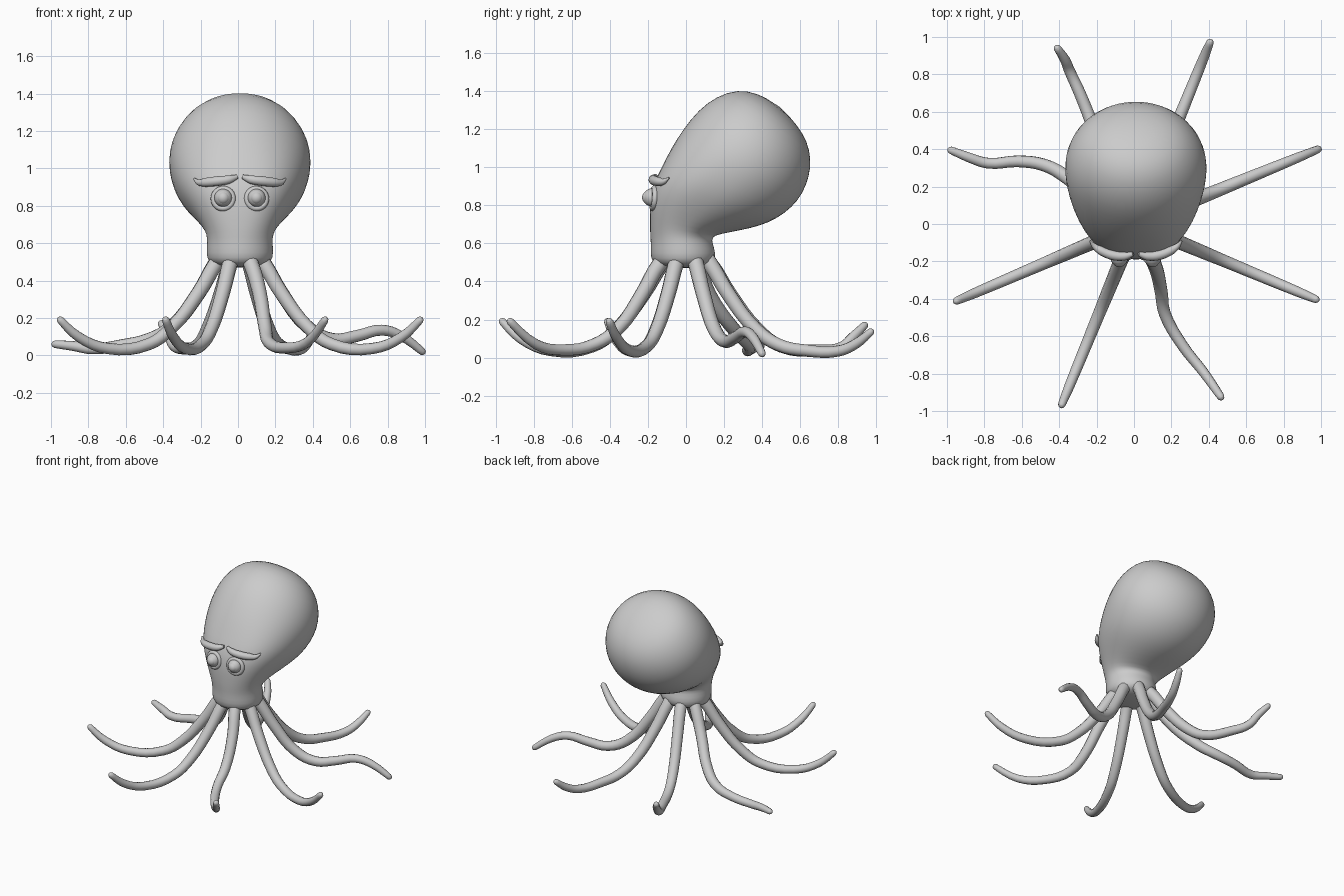
import bpy, bmesh, math
from mathutils import Vector

if "Cube" in bpy.data.objects:
    bpy.data.objects.remove(bpy.data.objects["Cube"])

CX = 0.01  # the body sits slightly right of centre


def link_mesh(name, bm):
    me = bpy.data.meshes.new(name)
    bmesh.ops.recalc_face_normals(bm, faces=bm.faces)
    for f in bm.faces:
        f.smooth = True
    bm.to_mesh(me)
    bm.free()
    ob = bpy.data.objects.new(name, me)
    bpy.context.collection.objects.link(ob)
    return ob


def tube(name, pts, radii, res=4):
    """Smooth tapered tube through the points."""
    cu = bpy.data.curves.new(name, 'CURVE')
    cu.dimensions = '3D'
    cu.bevel_depth = 1.0
    cu.bevel_resolution = 4
    cu.resolution_u = res
    cu.use_fill_caps = True
    sp = cu.splines.new('BEZIER')
    sp.bezier_points.add(len(pts) - 1)
    for bp, p, r in zip(sp.bezier_points, pts, radii):
        bp.co = p
        bp.radius = r
        bp.handle_left_type = bp.handle_right_type = 'AUTO'
    sp.use_smooth = True
    ob = bpy.data.objects.new(name, cu)
    bpy.context.collection.objects.link(ob)
    bpy.context.view_layer.update()
    dg = bpy.context.evaluated_depsgraph_get()
    me = bpy.data.meshes.new_from_object(ob.evaluated_get(dg))
    me.name = name
    bpy.data.objects.remove(ob)
    ob = bpy.data.objects.new(name, me)
    bpy.context.collection.objects.link(ob)
    return ob


# Head and neck: tilted rings (front y, front z, back y, back z, half width, front squareness)
rings = [
    (-.12, .475, .09, .475, .11, 1), (-.18, .495, .15, .495, .172, 1),
    (-.188, .55, .158, .55, .18, 1), (-.185, .605, .14, .60, .175, 1),
    (-.19, .66, .135, .635, .177, .95), (-.19, .73, .18, .65, .2, .85),
    (-.19, .81, .28, .668, .24, .8), (-.175, .91, .385, .69, .293, .78),
    (-.13, 1.0, .48, .73, .34, .82), (-.08, 1.1, .56, .79, .37, .9),
    (-.018, 1.2, .615, .86, .385, .97), (.065, 1.305, .65, .95, .37, 1),
    (.16, 1.375, .66, 1.04, .322, 1), (.27, 1.412, .64, 1.135, .25, 1),
    (.38, 1.39, .585, 1.225, .145, 1)]
N = 32
bm = bmesh.new()
loops = []
for fy, fz, by, bz, hw, sq in rings:
    mid = Vector((CX, (fy + by) / 2, (fz + bz) / 2))
    half = Vector((0, (fy - by) / 2, (fz - bz) / 2))
    loop = []
    for i in range(N):
        c, s = math.cos(2 * math.pi * i / N), math.sin(2 * math.pi * i / N)
        if c > 1e-6:  # fuller cheeks on the face side
            c, s = c ** sq, math.copysign(abs(s) ** sq, s)
        loop.append(bm.verts.new(mid + half * c + Vector((hw * s, 0, 0))))
    loops.append(loop)
for a, b in zip(loops, loops[1:]):
    for i in range(N):
        bm.faces.new((a[i], a[(i + 1) % N], b[(i + 1) % N], b[i]))
for loop, tip in ((loops[0], (CX, -.01, .47)), (loops[-1], (CX, .49, 1.323))):
    v = bm.verts.new(tip)
    for i in range(N):
        bm.faces.new((loop[i], loop[(i + 1) % N], v))
head = link_mesh("head", bm)
sub = head.modifiers.new("smooth", 'SUBSURF')
sub.levels = sub.render_levels = 1

# Eyes, eyelids and worried brows on both sides
for s, side in ((-1, "left"), (1, "right")):
    ex = CX + s * .089
    for part, y, r in (("eyeball", -.178, .048), ("pupil", -.195, .036)):
        bm = bmesh.new()
        bmesh.ops.create_uvsphere(bm, u_segments=24, v_segments=14, radius=r)
        bmesh.ops.translate(bm, verts=bm.verts, vec=(ex, y, .842))
        link_mesh(f"{side}_{part}", bm)
    bpy.ops.mesh.primitive_torus_add(
        major_radius=.052, minor_radius=.016, major_segments=32, minor_segments=10,
        location=(ex, -.17, .838), rotation=(math.radians(86), 0, s * math.radians(8)))
    lid = bpy.context.object
    lid.name = f"{side}_eyelid"
    bpy.ops.object.shade_smooth()
    brow = [(.015, -.16, .955), (.06, -.172, .94), (.12, -.168, .932),
            (.185, -.143, .925), (.22, -.12, .925), (.245, -.09, .945)]
    tube(f"{side}_brow", [(CX + s * x, y, z) for x, y, z in brow],
         [.012, .023, .026, .024, .016, .005])

# Eight arms: bent paths from the collar to the floor
plain = [(.10, .54), (.14, .49), (.24, .335), (.4, .145), (.53, .06), (.77, .037), (.94, .1), (1.045, .19)]


def radial(angle, prof):
    a = math.radians(angle)
    return [(CX + r * math.cos(a), r * math.sin(a), z) for r, z in prof]


low_tip = plain[:4] + [(.53, .065), (.68, .037), (.87, .035), (.97, .075), (1.05, .135)]
wavy = plain[:4] + [(.54, .085), (.68, .105), (.82, .135), (.93, .105), (1.055, .02)]
arms = {
    "front_left_arm": radial(247.7, plain),
    "side_front_left_arm": radial(203.2, plain),
    "side_front_right_arm": radial(-22.7, plain),
    "back_right_arm": radial(67.8, low_tip),
    "side_back_right_arm": radial(22.3, wavy),
    "front_right_arm": [(.05, -.1, .53), (.07, -.14, .49), (.115, -.23, .335), (.145, -.36, .15),
                        (.165, -.48, .07), (.26, -.65, .04), (.37, -.79, .07), (.465, -.925, .19)],
    "side_back_left_arm": [(-.09, .04, .53), (-.12, .06, .49), (-.21, .12, .335), (-.36, .25, .15),
                           (-.48, .315, .085), (-.62, .335, .055), (-.78, .325, .035),
                           (-.88, .355, .05), (-.98, .395, .06)],
    "back_left_arm": [(-.03, .09, .53), (-.045, .13, .49), (-.09, .23, .335), (-.16, .38, .145),
                      (-.21, .5, .06), (-.29, .7, .037), (-.345, .82, .055), (-.37, .88, .11),
                      (-.41, .94, .17)],
}
for name, pts in arms.items():
    n = len(pts) - 1
    radii = [.044 - .02 * (i / n) for i in range(n + 1)]
    # short extra points round off the tip
    end, d = Vector(pts[-1]), (Vector(pts[-1]) - Vector(pts[-2])).normalized()
    pts = pts + [end + d * .012, end + d * .018]
    radii[-1] = .02
    tube(name, pts, radii + [.014, .004])
